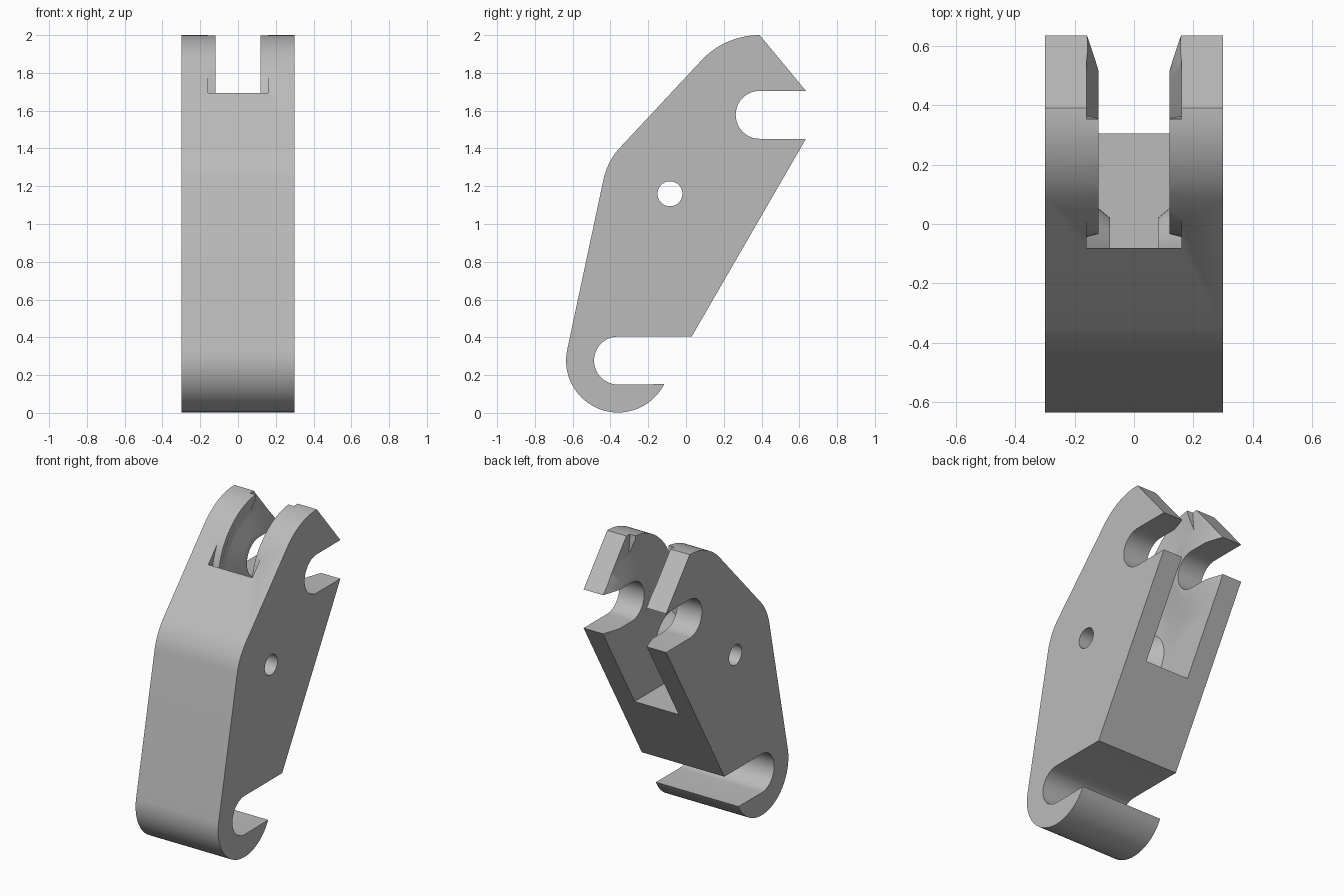
import bpy
import bmesh
from math import cos, sin, radians, pi
from mathutils import Matrix

cube = bpy.data.objects.get("Cube")
if cube:
    bpy.data.objects.remove(cube, do_unlink=True)

# Shared dimensions in the side plane (y, z)
PIN = (0.39, 1.578)      # upper open slot
PIVOT = (-0.085, 1.16)   # small cross hole
HOOK = (-0.36, 0.277)    # lower open slot
SLOT_R = 0.127
HALF_W = 0.30
GAP = 0.16

steel = bpy.data.materials.new("plain grey")
steel.use_nodes = True
GREY = (0.5, 0.5, 0.5, 1)
steel.diffuse_color = GREY
steel.node_tree.nodes["Principled BSDF"].inputs["Base Color"].default_value = GREY


def arc(centre, r, a0, a1, n=20):
    angles = [radians(a0 + (a1 - a0) * i / n) for i in range(n + 1)]
    return [(centre[0] + r * cos(a), centre[1] + r * sin(a)) for a in angles]


def make(name, bm):
    bmesh.ops.recalc_face_normals(bm, faces=bm.faces)
    mesh = bpy.data.meshes.new(name)
    bm.to_mesh(mesh)
    bm.free()
    obj = bpy.data.objects.new(name, mesh)
    bpy.context.collection.objects.link(obj)
    mesh.materials.append(steel)
    return obj


def loft(name, loops):
    """Solid through matching closed loops, capped at both ends."""
    bm = bmesh.new()
    rows = [[bm.verts.new(p) for p in loop] for loop in loops]
    n = len(rows[0])
    for a, b in zip(rows, rows[1:]):
        for i in range(n):
            j = (i + 1) % n
            bm.faces.new((a[i], a[j], b[j], b[i]))
    bm.faces.new(rows[0])
    bm.faces.new(rows[-1])
    return make(name, bm)


def extrude(name, pts, half):
    return loft(name, [[(x, y, z) for y, z in pts] for x in (-half, half)])


def cone(name, centre, x0, r0, x1, r1):
    return loft(name, [[(x, y, z) for y, z in arc(centre, r, 0, 352.5, 47)]
                       for x, r in ((x0, r0), (x1, r1))])


def subtract(target, cutter):
    mod = target.modifiers.new("cut", 'BOOLEAN')
    mod.operation = 'DIFFERENCE'
    mod.solver = 'EXACT'
    mod.object = cutter
    bpy.context.view_layer.objects.active = target
    bpy.ops.object.modifier_apply(modifier=mod.name)
    bpy.data.objects.remove(cutter, do_unlink=True)


# Side profile: tip, pin slot, sloped back, hook slot, rounded hook and front
outline = [(0.635, 1.705)]
outline += arc(PIN, SLOT_R, 90, 270)
outline += [(0.635, 1.451), (0.03, 0.404)]
outline += arc(HOOK, SLOT_R, 90, 270)
outline += arc(HOOK, 0.275, -27, -192, 32)
outline += arc(PIVOT, 0.36, 168, 137.6, 10)
outline += arc(PIN, 0.422, 137.6, 90, 14)
body = extrude("lever_body", outline, HALF_W)

# Fork gap, leaving raised pads on both inner walls
gap = extrude("fork_gap", [(-0.08, 0.88), (1, 0.88), (1, 2.4), (-0.08, 2.4)], GAP)
ring = [(0.30, GAP), (0.395, 0.12), (0.424, 0.12), (0.434, GAP), (0.434, 0.2), (0.30, 0.2)]
for s in (-1, 1):
    subtract(gap, cone("pin_pad", PIN, s * 0.12, 0.18, s * 0.2, 0.38))
    subtract(gap, cone("pivot_pad", PIVOT, s * 0.08, 0.105, s * 0.2, 0.205))
    loops = []
    for i in range(21):
        a = radians(95 + i * 4.5)
        loops.append([(s * x, PIN[0] + r * cos(a), PIN[1] + r * sin(a)) for r, x in ring])
    subtract(gap, loft("rim_pad", loops))
subtract(body, gap)

# Pivot hole through both arms
subtract(body, cone("pivot_hole", PIVOT, -0.5, 0.066, 0.5, 0.066))

bpy.ops.object.select_all(action='DESELECT')
body.select_set(True)
bpy.context.view_layer.objects.active = body
bpy.ops.object.shade_smooth_by_angle(angle=radians(25))
